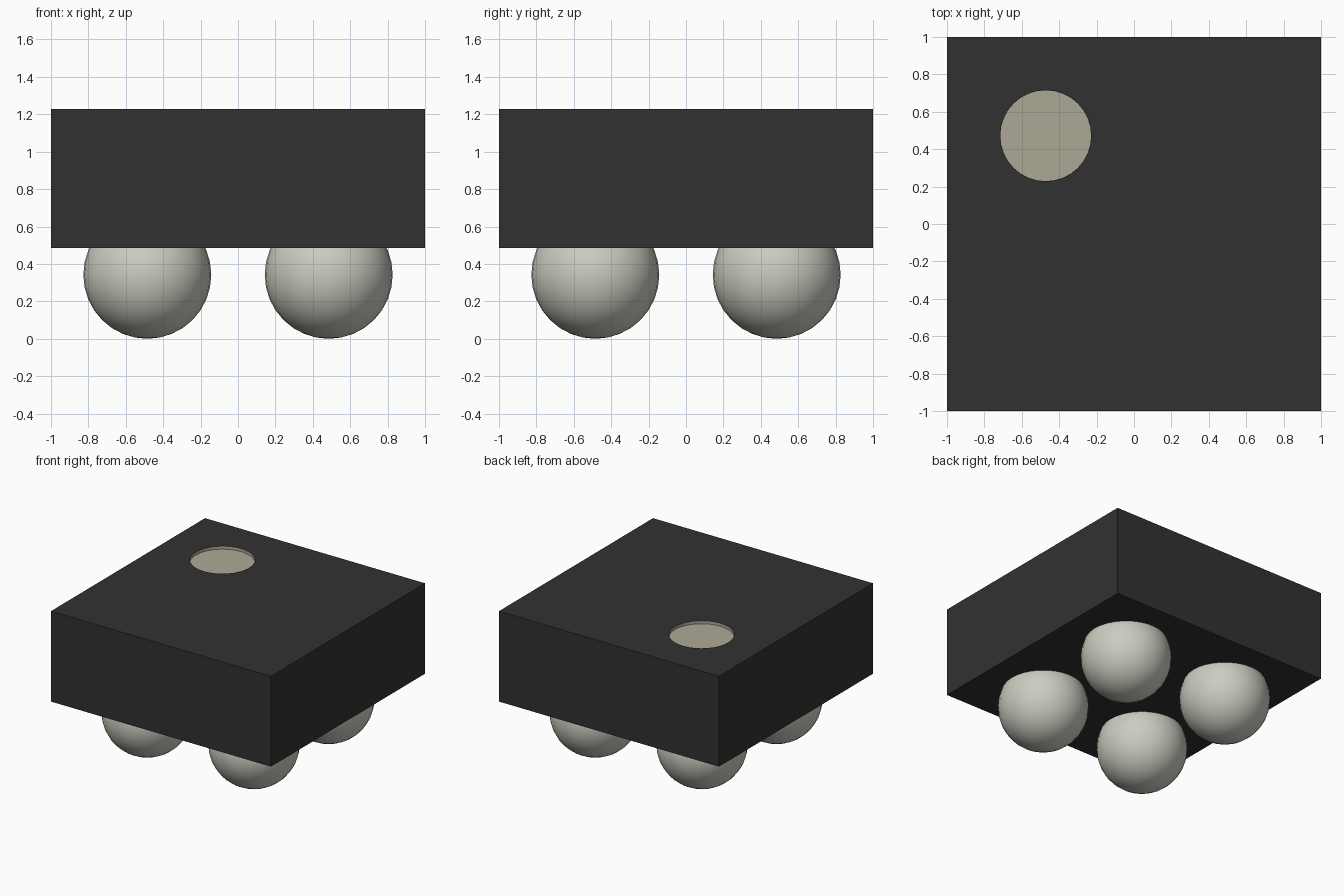
import bpy, math

cube = bpy.data.objects.get("Cube")
if cube:
    bpy.data.objects.remove(cube, do_unlink=True)


def material(name, color):
    m = bpy.data.materials.new(name)
    m.use_nodes = True
    m.diffuse_color = (*color, 1)
    for n in m.node_tree.nodes:
        if n.type == 'BSDF_PRINCIPLED':
            n.inputs["Base Color"].default_value = (*color, 1)
    return m


charcoal = material("charcoal", (0.031, 0.031, 0.031))
pale_grey = material("pale warm grey", (0.60, 0.60, 0.53))
beige = material("beige", (0.42, 0.395, 0.305))

BOTTOM, TOP = 0.485, 1.228
HOLE_X, HOLE_Y, HOLE_R, HOLE_DEPTH = -0.472, 0.472, 0.243, 0.025

# Square body
bpy.ops.mesh.primitive_cube_add(size=1, location=(0, 0, (BOTTOM + TOP) / 2))
body = bpy.context.object
body.name = "body"
body.scale = (2, 2, TOP - BOTTOM)
bpy.ops.object.transform_apply(location=True, rotation=False, scale=True)
body.data.materials.append(charcoal)
body.data.materials.append(beige)

# Shallow round recess in the top
bpy.ops.mesh.primitive_cylinder_add(vertices=32, radius=HOLE_R, depth=2 * HOLE_DEPTH,
                                    location=(HOLE_X, HOLE_Y, TOP))
cutter = bpy.context.object
cutter.name = "recess_cutter"
cutter.hide_render = True
cut = body.modifiers.new("recess", 'BOOLEAN')
cut.operation = 'DIFFERENCE'
cut.solver = 'EXACT'
cut.object = cutter
bpy.ops.object.select_all(action='DESELECT')
body.select_set(True)
bpy.context.view_layer.objects.active = body
bpy.ops.object.modifier_apply(modifier=cut.name)
bpy.data.objects.remove(cutter, do_unlink=True)

# Recess floor and wall are beige, everything else charcoal
for p in body.data.polygons:
    inside = all(math.hypot(body.data.vertices[v].co.x - HOLE_X,
                            body.data.vertices[v].co.y - HOLE_Y) < HOLE_R + 0.01
                 for v in p.vertices)
    p.material_index = 1 if inside else 0

# Four ball feet
for side, x in (("left", 0.485), ("right", -0.485)):
    for end, y in (("front", -0.485), ("back", 0.485)):
        bpy.ops.mesh.primitive_uv_sphere_add(segments=32, ring_count=16, radius=0.342,
                                             location=(x, y, 0.342))
        foot = bpy.context.object
        foot.name = f"{end}_{side}_foot"
        foot.data.materials.append(pale_grey)
        bpy.ops.object.shade_smooth()
